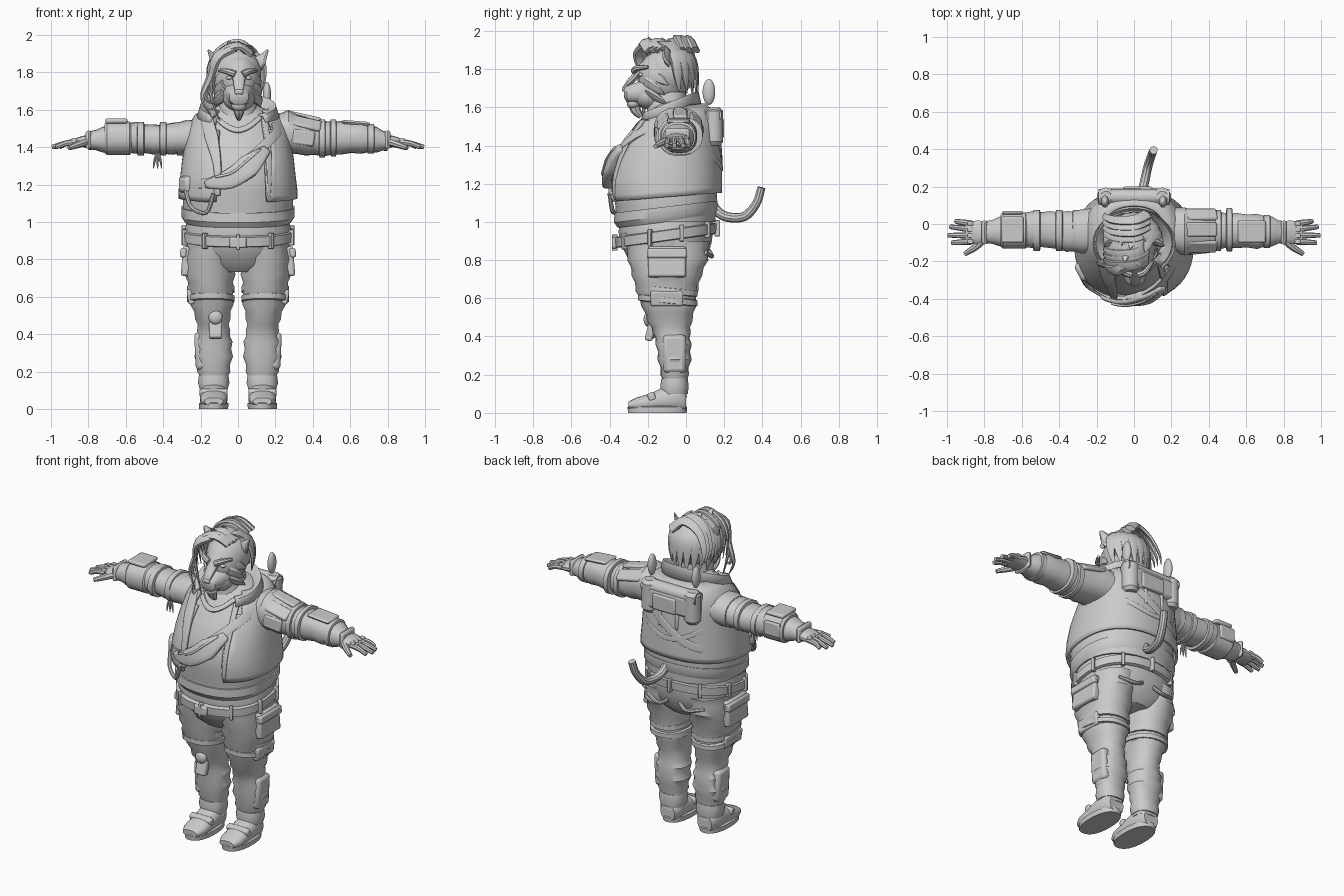
import bpy, bmesh, math, random
from mathutils import Vector, Matrix, Euler
from mathutils.bvhtree import BVHTree

random.seed(4)
if "Cube" in bpy.data.objects:
    bpy.data.objects.remove(bpy.data.objects["Cube"])

grey = bpy.data.materials.new("plain grey")
grey.use_nodes = True
grey.diffuse_color = (.6, .6, .6, 1)
grey.node_tree.nodes["Principled BSDF"].inputs["Base Color"].default_value = (.6, .6, .6, 1)
parts = []


def finish(name, bm, thick=0, bevel=0):
    bmesh.ops.recalc_face_normals(bm, faces=bm.faces)
    mesh = bpy.data.meshes.new(name)
    bm.to_mesh(mesh)
    bm.free()
    ob = bpy.data.objects.new(name, mesh)
    bpy.context.collection.objects.link(ob)
    mesh.materials.append(grey)
    if thick:
        mod = ob.modifiers.new("thickness", "SOLIDIFY")
        mod.thickness, mod.offset = thick, 0
    if bevel:
        mod = ob.modifiers.new("soft edges", "BEVEL")
        mod.width, mod.segments = bevel, 2
    parts.append(ob)
    return ob


def skin(bm, rows, closed=True, cap=True):
    """Join rows of points with quads."""
    grid = [[bm.verts.new(p) for p in row] for row in rows]
    n = len(grid[0])
    for lo, hi in zip(grid, grid[1:]):
        for i in range(n if closed else n - 1):
            j = (i + 1) % n
            bm.faces.new((lo[i], lo[j], hi[j], hi[i]))
    if closed and cap:
        bm.faces.new(grid[0])
        bm.faces.new(grid[-1])


def loft(name, rings, axis="z", seg=20, cap=True, tilt=0, grow=0, drop=None, thick=0, power=2.3):
    """Rings are (position on axis, centre a, centre b, radius a, radius b)."""
    bm, rows = bmesh.new(), []
    for t, a, b, ra, rb in rings:
        row = []
        for i in range(seg):
            ang = math.tau * (i + .5) / seg
            c, s = math.cos(ang), math.sin(ang)
            u = a + (ra + grow) * math.copysign(abs(c) ** (2 / power), c)
            v = b + (rb + grow) * math.copysign(abs(s) ** (2 / power), s)
            row.append({"z": (u, v, t + tilt * (v + .1)), "x": (t, u, v), "y": (u, t, v)}[axis])
        rows.append(row)
    skin(bm, rows, cap=cap)
    if drop:
        bad = [f for f in bm.faces if drop(f.calc_center_median())]
        bmesh.ops.delete(bm, geom=bad, context="FACES")
    return finish(name, bm, thick)


def crumple(rings, depth=.009):
    """Add a pinched ring between neighbours, for cloth folds."""
    out = [rings[0]]
    for p, q in zip(rings, rings[1:]):
        mid = [(x + y) / 2 for x, y in zip(p, q)]
        out += [(*mid[:3], mid[3] - depth, mid[4] - depth), q]
    return out


def box(name, loc, size, rot=(0, 0, 0), bevel=.01):
    bm = bmesh.new()
    m = Matrix.LocRotScale(Vector(loc), Euler(rot), Vector(size))
    bmesh.ops.create_cube(bm, size=1, matrix=m)
    return finish(name, bm, bevel=bevel)


def ball(name, loc, radii, rot=(0, 0, 0), seg=18):
    bm = bmesh.new()
    m = Matrix.LocRotScale(Vector(loc), Euler(rot), Vector(radii))
    bmesh.ops.create_uvsphere(bm, u_segments=seg, v_segments=seg // 2, radius=1, matrix=m)
    return finish(name, bm)


def smooth_path(pts, k=4):
    pts = [Vector(p) for p in pts]
    ext = [2 * pts[0] - pts[1]] + pts + [2 * pts[-1] - pts[-2]]
    out = []
    for a, b, c, d in zip(ext, ext[1:], ext[2:], ext[3:]):
        for i in range(k):
            t = i / k
            out.append(b + (c - a) * t / 2 + (a * 2 - b * 5 + c * 4 - d) * t * t / 2
                       + (b * 3 - a - c * 3 + d) * t ** 3 / 2)
    return out + [pts[-1]]


def tube(name, pts, radius, tip=1, flat=1, centre=None, seg=8, k=4):
    """Tapered tube; flat squashes it along the direction away from centre."""
    path, rows, n = smooth_path(pts, k), [], None
    for i, p in enumerate(path):
        t = (path[min(i + 1, len(path) - 1)] - path[max(i - 1, 0)]).normalized()
        n = (p - Vector(centre)) if centre else (n or t.orthogonal())
        n = (n - t * n.dot(t)).normalized()
        s, r = t.cross(n), radius * (1 + (tip - 1) * (i / (len(path) - 1)) ** 2)
        rows.append([p + n * r * flat * math.cos(a) + s * r * math.sin(a)
                     for a in (math.tau * j / seg for j in range(seg))])
    bm = bmesh.new()
    skin(bm, rows)
    return finish(name, bm)


# Torso, trousers top and belts
trunk = [(1.0, 0, -.105, .285, .26), (1.08, 0, -.105, .295, .265), (1.16, 0, -.11, .295, .275),
         (1.24, 0, -.11, .285, .275), (1.33, 0, -.1, .275, .26), (1.42, 0, -.08, .26, .235),
         (1.5, 0, -.055, .245, .2), (1.56, 0, -.045, .21, .165), (1.6, 0, -.05, .15, .13),
         (1.63, 0, -.06, .1, .1)]
shirt = loft("shirt", trunk, seg=32)
tree = BVHTree.FromPolygons([v.co for v in shirt.data.vertices], [p.vertices for p in shirt.data.polygons])
loft("vest", [(1.13, 0, -.105, .295, .27)] + trunk[2:-1], seg=48, cap=False, grow=.017, thick=.015,
     tilt=.08, drop=lambda c: c.y < -.1 and -.11 < c.x < .16)
loft("shirt_hem", [(1.0, 0, -.105, .28, .25), (1.03, 0, -.105, .3, .27), (1.08, 0, -.105, .3, .268)],
     seg=32, tilt=.12, grow=.003)
loft("trousers_seat", [(.74, 0, -.09, .13, .15), (.79, 0, -.09, .25, .2), (.88, 0, -.1, .28, .235),
                       (.96, 0, -.105, .285, .25), (1.02, 0, -.105, .27, .24)], seg=32, tilt=.05)
loft("belt", [(.9, 0, -.105, .28, .25), (.905, 0, -.105, .297, .263), (.955, 0, -.105, .297, .267),
              (.96, 0, -.105, .28, .25)], seg=32, tilt=.14)
for i in range(10):
    a = math.tau * (i + .5) / 10
    x, y = .3 * math.cos(a), -.105 + .268 * math.sin(a)
    box("belt_loop", (x, y, .93 + .14 * (y + .1)), (.02, .03, .085), (0, 0, a + math.pi / 2), .004)
box("belt_buckle", (0, -.375, .89), (.09, .025, .06))


def drape(name, pts, widths, front=True, thick=.02, lift=.022, bevel=.004):
    """Ribbon through x-z points, laid on the torso."""
    path = smooth_path([(x, 0, z) for x, z in pts], 5)
    rows, d = [], Vector((0, 1 if front else -1, 0))
    for i, p in enumerate(path):
        t = (path[min(i + 1, len(path) - 1)] - path[max(i - 1, 0)]).normalized()
        f = i / (len(path) - 1) * (len(widths) - 1)
        j = min(int(f), len(widths) - 2)
        w = widths[j] + (widths[j + 1] - widths[j]) * (f - j)
        side = t.cross(Vector((0, 1, 0))) * w / 2
        row = []
        for s in (-1, -.4, .4, 1):
            q = p + side * s
            hit = tree.ray_cast(q - d * 2, d)[0] or tree.find_nearest(q)[0]
            row.append(hit - d * lift)
        rows.append(row)
    bm = bmesh.new()
    skin(bm, rows, closed=False)
    return finish(name, bm, thick, bevel)


# Vest edges, chest bag and straps
drape("vest_lapel", [(-.17, 1.57), (-.14, 1.45), (-.11, 1.3), (-.11, 1.14)], [.06, .07, .04, .03])
drape("vest_edge", [(.14, 1.55), (.16, 1.4), (.165, 1.25), (.16, 1.13)], [.03, .02])
drape("shirt_neckline", [(-.12, 1.56), (-.06, 1.51), (0, 1.49), (.06, 1.51), (.12, 1.56)], [.025, .025], lift=.005)
drape("chest_strap", [(-.275, 1.2), (-.12, 1.22), (.05, 1.33), (.2, 1.47), (.2, 1.53)], [.05, .05], lift=.025)
drape("chest_bag", [(-.17, 1.2), (-.05, 1.225), (.06, 1.3), (.15, 1.385)], [.04, .1, .12, .05],
      thick=.05, lift=.03, bevel=.012)
drape("bag_zip", [(-.12, 1.24), (-.03, 1.265), (.05, 1.33), (.12, 1.39)], [.012, .012], lift=.06, thick=.01, bevel=0)
drape("back_strap", [(-.26, 1.22), (-.1, 1.28), (.1, 1.42), (.18, 1.53)], [.05, .05], front=False)
drape("back_seam", [(-.25, 1.38), (-.1, 1.3), (0, 1.28), (.1, 1.3), (.25, 1.38)], [.03, .03], front=False)
box("side_pouch", (-.27, -.25, 1.2), (.07, .1, .09), (0, 0, .5), .02)
tube("hanging_loop", [(-.28, -.28, 1.17), (-.25, -.33, 1.08), (-.17, -.38, 1.05), (-.13, -.4, 1.15)], .012)

# Collar, open at the front
bm, rows = bmesh.new(), []
for i in range(25):
    t = (i / 12 - 1) * 2.4
    fall = (1 - math.cos(t)) / 2
    rows.append([(r * math.sin(t), -.07 + (r - .06) * math.cos(t) * .95 - .06 * fall, z - f * fall)
                 for r, z, f in ((.14, 1.57, .04), (.17, 1.64, .08), (.2, 1.68, .13), (.215, 1.6, .08))])
skin(bm, rows, closed=False)
finish("collar", bm, .014)
loft("neck", [(1.52, 0, -.1, .12, .11), (1.68, 0, -.1, .09, .1)])

# Back unit with end canisters and upright fins
box("back_unit", (0, .14, 1.5), (.34, .1, .13), bevel=.02)
box("back_plate", (.02, .19, 1.49), (.16, .02, .1))
loft("back_cylinder", [(x, .145, 1.56, .042, .042) for x in (-.19, -.1, .1, .19)], "x", 14, power=2)
for s in (-1, 1):
    loft("canister", [(1.4, s * .15, .145, .035, .035), (1.42, s * .15, .145, .05, .05),
                      (1.58, s * .15, .145, .05, .05), (1.6, s * .15, .145, .03, .03)], seg=14, power=2)
    ball("back_fin", (s * .155, .12, 1.68), (.022, .033, .068))
    box("back_buckle", (s * .06, .17, 1.4), (.025, .03, .12))

# Tail
tube("tail", [(.03, .12, 1.13), (.04, .16, 1.06), (.055, .22, 1.025), (.075, .31, 1.03), (.095, .37, 1.1),
              (.105, .395, 1.18)], .026, tip=.85, seg=10)

# Legs, boots and pockets
leg = [(.9, .14, -.1, .14, .225), (.8, .152, -.095, .135, .212), (.72, .15, -.1, .138, .185),
       (.64, .145, -.1, .125, .165), (.56, .14, -.09, .118, .145), (.48, .135, -.085, .095, .12),
       (.42, .13, -.075, .09, .1), (.36, .13, -.065, .102, .095), (.28, .13, -.06, .105, .09),
       (.2, .13, -.06, .09, .075), (.14, .125, -.055, .075, .065), (.08, .125, -.055, .07, .06)]
for s in (-1, 1):
    def m(rings):
        return [(r[0], s * r[1], *r[2:]) for r in rings]
    loft("leg", m(crumple(leg)), seg=18)
    x = s * .13
    loft("boot_sole", [(0, x, -.15, .078, .155), (.03, x, -.15, .08, .158), (.035, x, -.15, .07, .15)])
    loft("boot", [(-.3, x, .04, .05, .02), (-.26, x, .045, .07, .035), (-.18, x, .055, .075, .05),
                  (-.11, x, .07, .072, .07), (-.03, x, .075, .07, .075), (0, x, .06, .05, .05)], "y")
    loft("ankle_cuff", [(.1, x, -.06, .074, .07), (.14, x, -.06, .085, .075), (.18, x, -.06, .08, .07)])
    box("boot_strap", (x, -.18, .085), (.15, .04, .045), (.35, 0, 0))
    box("shin_pad", (s * .2, -.06, .31), (.06, .12, .2), (0, s * .05, 0), .02)
    box("thigh_pocket", (s * .275, -.1, .79), (.05, .2, .16), (0, s * -.08, 0), .012)
    box("pocket_flap", (s * .292, -.1, .835), (.035, .21, .05), (0, s * -.08, 0))
    for z in (.59, .64):
        loft("thigh_band", [(z + h, s * .145, -.095, .128 - g, .158 - g) for h, g in
                            ((-.02, .02), (-.014, 0), (.014, 0), (.02, .02))], tilt=-.1)
    box("lower_pocket", (s * .25, -.1, .6), (.04, .17, .08), (0, s * .15, 0))
    tube("rear_pocket", [(s * .04, .12, .85), (s * .1, .135, .82), (s * .2, .1, .84)], .012)
for z, r in ((.49, .038), (.42, .03)):
    ball("knee_disc", (-.12, -.2 + (.49 - z) * .4, z), (r, .022, r))
box("knee_mount", (-.12, -.18, .45), (.07, .04, .15), (-.25, 0, 0))

# Arms: sleeve, cuffs and hands
sleeves = {1: [(.2, -.03, 1.47, .13, .11), (.27, -.04, 1.48, .13, .12), (.36, -.04, 1.46, .115, .105),
               (.46, -.035, 1.445, .1, .095), (.55, -.035, 1.45, .095, .09), (.66, -.04, 1.45, .095, .085),
               (.74, -.04, 1.44, .08, .07), (.8, -.045, 1.43, .06, .05)],
           -1: [(.2, -.03, 1.46, .13, .1), (.28, -.04, 1.45, .12, .095), (.36, -.04, 1.445, .11, .085),
                (.45, -.03, 1.44, .1, .08), (.54, -.03, 1.45, .1, .085), (.65, -.035, 1.45, .095, .085),
                (.72, -.04, 1.44, .08, .07), (.8, -.045, 1.435, .06, .05)]}
for s, rings in sleeves.items():
    loft("sleeve", [(s * r[0], *r[1:]) for r in crumple(rings, .006)], "x", 18)
    loft("palm", [(s * t, y, z, ra, rb) for t, y, z, ra, rb in
                  ((.77, -.045, 1.43, .055, .04), (.83, -.045, 1.43, .065, .03), (.9, -.045, 1.42, .06, .018))], "x", 14)
    for y, tx, ty in ((.003, .955, .015), (-.03, .985, -.015), (-.062, .995, -.06), (-.094, .975, -.1)):
        tube("finger", [(s * .87, y, 1.425), (s * .92, (y + ty) / 2, 1.42), (s * tx, ty, 1.4)], .017, .7)
        box("knuckle", (s * .875, y, 1.44), (.03, .024, .018), bevel=.005)
    tube("thumb", [(s * .8, -.08, 1.43), (s * .85, -.125, 1.415), (s * .905, -.16, 1.395)], .021, .6)
    box("glove_cuff", (s * .8, -.045, 1.44), (.03, .13, .1), bevel=.02)


def cuff(name, x, half, y, z, ry, rz):
    loft(name, [(x + h * half, y, z, ry - g, rz - g) for h, g in ((-1, .012), (-.8, 0), (.8, 0), (1, .012))], "x")


cuff("shoulder_band", .45, .018, -.035, 1.447, .11, .103)
cuff("elbow_ring", .51, .017, -.03, 1.45, .118, .1)
cuff("wrist_ring", .71, .02, -.04, 1.445, .09, .08)
for y, lean in ((-.12, -.7), (-.03, 0), (.05, .7)):
    box("shoulder_plate", (.36, y, 1.563 - abs(lean) * .05), (.17, .075, .025), (lean * -1, .22, 0))
box("forearm_plate", (.63, -.04, 1.53), (.15, .12, .02), (0, .08, 0))
box("shoulder_front_badge", (.35, -.15, 1.45), (.12, .02, .08), (0, .15, .1))
cuff("right_bracer", -.64, .075, -.035, 1.447, .098, .09)
box("right_bracer_plate", (-.65, -.03, 1.54), (.12, .14, .025))
box("bracer_rear_plate", (-.65, .06, 1.46), (.11, .02, .09))
for x in (-.31, -.4, -.52):
    cuff("sleeve_fold", x, .02, -.035, 1.445, .11, .09)
for dx in (-.015, 0, .015):
    tube("hanging_cord", [(-.43, -.06, 1.38), (-.43 + dx, -.07, 1.33), (-.43 + dx * 1.5, -.07, 1.285)], .008, .3)

# Head and face
centre = (0, -.11, 1.76)
ball("skull", (.005, -.12, 1.76), (.115, .135, .14))
ball("jaw", (.005, -.19, 1.66), (.085, .09, .07))
loft("muzzle", [(-.325, .005, 1.675, .03, .025), (-.31, .005, 1.67, .052, .045), (-.26, .005, 1.675, .065, .055),
                (-.2, .005, 1.69, .085, .07)], "y", 16)
loft("nose_bridge", [(-.33, .005, 1.695, .02, .014), (-.31, .005, 1.72, .027, .02), (-.27, .005, 1.76, .033, .03),
                     (-.23, .005, 1.81, .045, .035)], "y", 12)
box("nose", (.005, -.326, 1.695), (.045, .02, .026), bevel=.008)
ball("chin", (.005, -.275, 1.62), (.04, .035, .03))
tube("beard", [(.005, -.27, 1.61), (.005, -.26, 1.58), (.005, -.235, 1.55)], .03, .4)
for s in (-1, 1):
    tube("brow", [(.005 + s * .02, -.272, 1.79), (s * .06, -.255, 1.805), (s * .1, -.2, 1.81)], .018, .5)
    ball("eye", (.005 + s * .052, -.235, 1.77), (.018, .014, .01))
    for z, y in ((1.7, -.16), (1.65, -.15), (1.75, -.14)):
        tube("cheek_fur", [(s * .07, y - .05, z + .03), (s * .11, y, z), (s * .12, y + .05, z - .035)],
             .035, .05, .5, centre)
    tube("ear", [(s * .08, -.09, 1.83), (s * .125, -.1, 1.87), (s * .16, -.11, 1.92)], .045, .15, .45, centre)

# Hair: cap plus locks swept over the crown to the right side and nape
ball("hair_cap", (0, -.085, 1.79), (.128, .135, .14))
for i in range(9):
    y, j = -.22 + i * .03, random.uniform(-.015, .015)
    tube("swept_lock", [(.07, y + .03, 1.9), (.0, y, 1.95 + j), (-.1, y, 1.91 + j), (-.155, y + .02, 1.82),
                        (-.155, y + .04, 1.72 + j * 2)], .034, .1, .5, centre, 6)
for i in range(9):
    a = (i - 4) * .3
    x, y = math.sin(a), math.cos(a)
    tube("nape_lock", [(x * .05, y * .04 - .1, 1.93), (x * .13, y * .13 - .1, 1.86), (x * .145, y * .155 - .1, 1.77),
                       (x * .13, y * .15 - .09, 1.67 + random.uniform(-.02, .02))], .042, .1, .5, centre, 6)
for x, y, z in ((-.05, -.2, 1.97), (.02, -.22, 1.955), (.06, -.15, 1.945), (-.02, -.13, 1.965)):
    tube("crest_lock", [(x + .03, y + .1, 1.89), (x + .01, y + .04, 1.93), (x, y, z)], .035, .1, .5, centre, 6)
for r, x, z in ((.036, -.17, 1.56), (.028, -.12, 1.52), (.03, -.15, 1.63)):
    tube("long_lock", [(-.03, -.22, 1.93), (-.11, -.25, 1.88), (-.15, -.22, 1.77), (x - .02, -.21, 1.66),
                       (x + .03, -.23, z)], r, .1, .55, centre, 6)

bpy.ops.object.select_all(action="DESELECT")
for ob in parts:
    ob.select_set(True)
bpy.context.view_layer.objects.active = parts[0]
bpy.ops.object.shade_smooth_by_angle(angle=math.radians(35))
